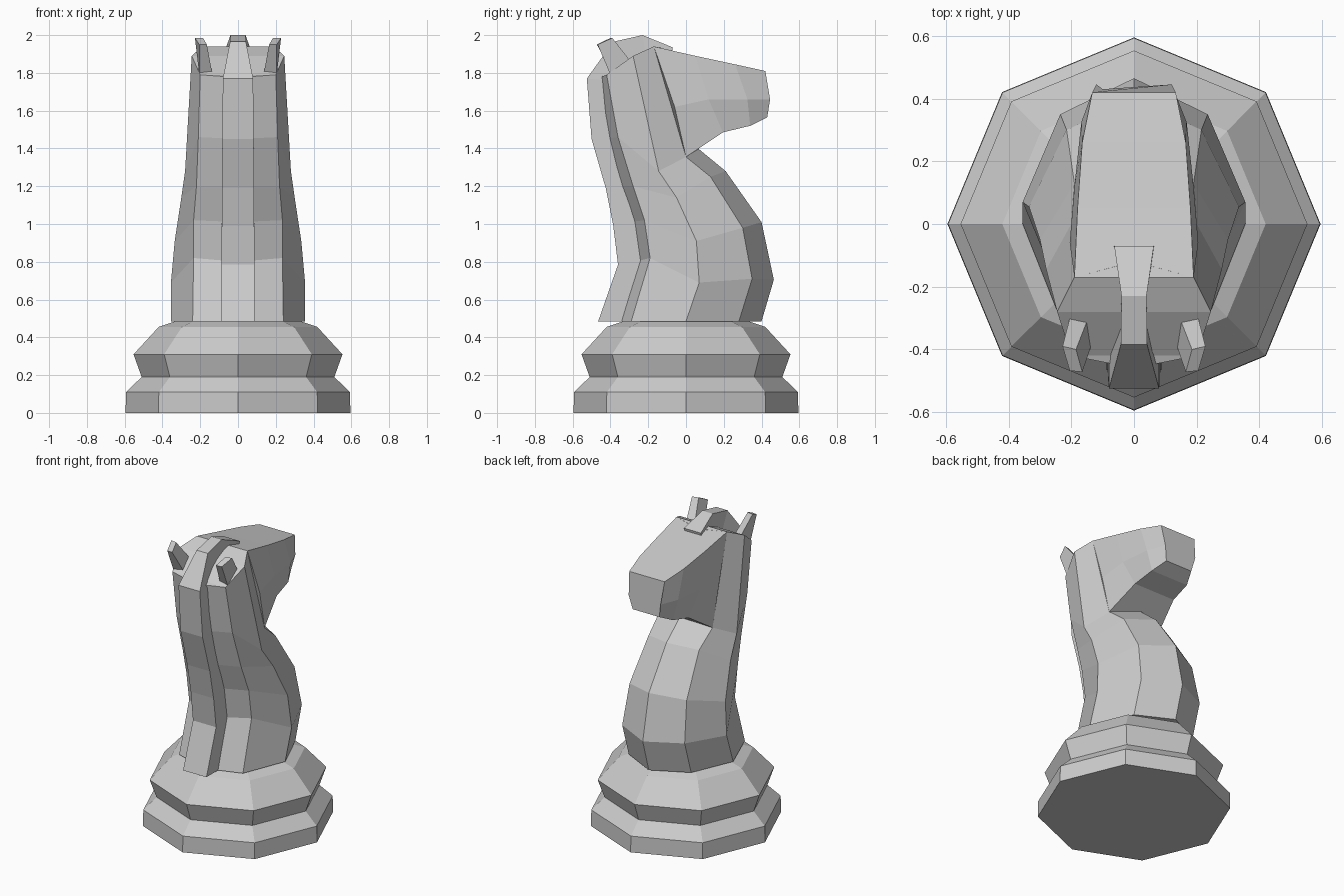
import bpy, bmesh, math


def finish(name, bm):
    bmesh.ops.remove_doubles(bm, verts=bm.verts, dist=1e-5)
    bmesh.ops.recalc_face_normals(bm, faces=bm.faces)
    mesh = bpy.data.meshes.new(name)
    bm.to_mesh(mesh)
    bm.free()
    obj = bpy.data.objects.new(name, mesh)
    bpy.context.collection.objects.link(obj)
    return obj


def mirrored(half):
    """Close a half outline (x >= 0) into a full ring."""
    return half + [(-x, y, z) for x, y, z in reversed(half) if x > 0]


def loft(name, rings, cap_start=True, cap_end=True):
    bm = bmesh.new()
    rows = [[bm.verts.new(p) for p in ring] for ring in rings]
    n = len(rows[0])
    for a, b in zip(rows, rows[1:]):
        for i in range(n):
            j = (i + 1) % n
            bm.faces.new((a[i], a[j], b[j], b[i]))
    if cap_start:
        bm.faces.new(rows[0][::-1])
    if cap_end:
        bm.faces.new(rows[-1])
    return bm


# Turned octagonal base
profile = [(.595, 0), (.593, .11), (.51, .19), (.553, .31), (.42, .455), (.33, .485)]
finish("base", loft("base", [
    [(r * math.cos(k * math.pi / 4), r * math.sin(k * math.pi / 4), z) for k in range(8)]
    for r, z in profile]))

# Neck: back centre, back corner, side, chest corner, chest centre per level
neck_levels = [
    [(0, -.37, .485), (.24, -.29, .485), (.355, 0, .485), (.235, .28, .485), (0, .40, .485)],
    [(0, -.27, .80), (.235, -.19, .82), (.355, .07, .69), (.235, .35, .71), (0, .465, .705)],
    [(0, -.30, 1.01), (.235, -.22, 1.02), (.335, .055, .91), (.215, .30, .98), (0, .40, 1.01)],
    [(0, -.37, 1.20), (.22, -.28, 1.20), (.30, -.05, 1.14), (.19, .13, 1.25), (0, .21, 1.28)],
    [(0, -.43, 1.45), (.21, -.36, 1.46), (.28, -.145, 1.28), (.20, 0, 1.355), (0, .07, 1.395)],
    [(0, -.46, 1.775), (.20, -.42, 1.79), (.245, -.28, 1.89), (.19, -.17, 1.94), (0, -.12, 1.93)],
]
rings = [mirrored(level) for level in neck_levels]
bm = loft("neck", rings, cap_end=False)
top = [bm.verts.new(p) for p in rings[-1]]
for ids in ((0, 1, 7), (1, 2, 6, 7), (2, 3, 5, 6), (3, 4, 5)):
    bm.faces.new([top[i] for i in ids])
finish("neck", bm)

# Head: forehead, cheek and jaw edges, from the neck to the muzzle tip
head_sections = [
    [(.19, -.17, 1.94), (.205, -.06, 1.62), (.20, 0, 1.355)],
    [(.18, .05, 1.89), (.19, .12, 1.66), (.155, .195, 1.485)],
    [(.165, .26, 1.845), (.168, .325, 1.66), (.14, .34, 1.52)],
    [(.133, .42, 1.81), (.12, .445, 1.66), (.10, .43, 1.565)],
]
finish("head", loft("head", [mirrored(s) for s in head_sections]))

# Mane: half width, outer (y, z), root (y, z)
mane_path = [
    (.088, -.465, .485, -.34, .485), (.087, -.36, .785, -.24, .80),
    (.086, -.385, .99, -.27, 1.01), (.085, -.425, 1.19, -.33, 1.20),
    (.083, -.50, 1.45, -.40, 1.45), (.08, -.525, 1.77, -.42, 1.76),
    (.042, -.385, 1.965, -.32, 1.82), (.04, -.23, 2.0, -.21, 1.87),
    (.063, -.07, 1.935, -.08, 1.89),
]
finish("mane", loft("mane", [
    mirrored([(w, y, z), (w, ry, rz)]) for w, y, z, ry, rz in mane_path]))

# Ears: base outline swept back to a blunt tip
ear_base = [(.205, -.30, 1.87), (.15, -.31, 1.86), (.137, -.39, 1.80), (.205, -.40, 1.79)]
ear_tip = [(.228, -.39, 1.985), (.185, -.40, 1.985), (.165, -.472, 1.95), (.205, -.468, 1.95)]
for side, label in ((1, "right"), (-1, "left")):
    finish(label + "_ear", loft("ear", [
        [(side * x, y, z) for x, y, z in ring] for ring in (ear_base, ear_tip)]))
